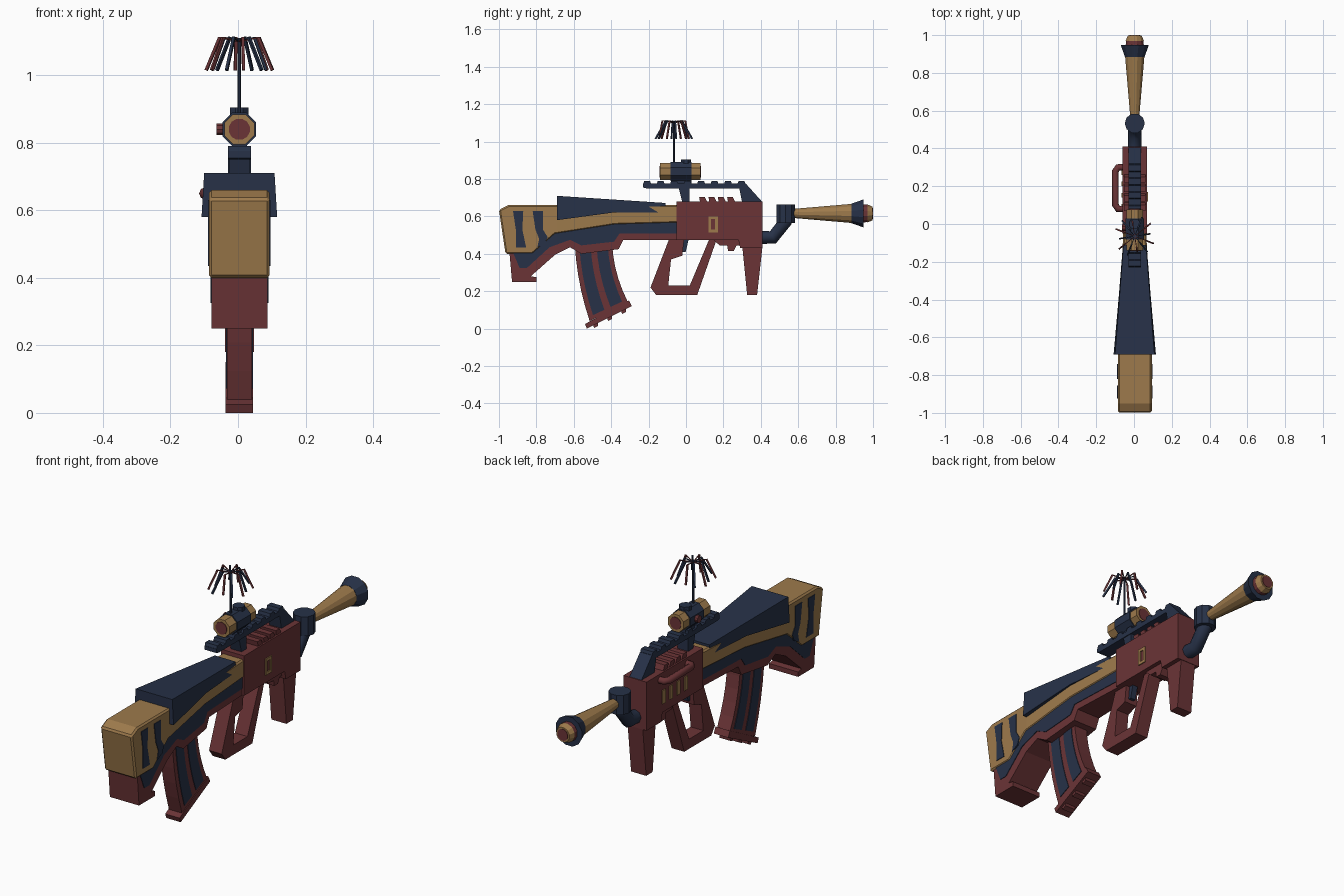
import bpy, bmesh, math
from mathutils import Vector, Matrix

if "Cube" in bpy.data.objects:
    bpy.data.objects.remove(bpy.data.objects["Cube"])

CX = 0.004  # body centre line


def material(name, rgb):
    m = bpy.data.materials.new(name)
    m.use_nodes = True
    m.diffuse_color = (*rgb, 1)
    m.node_tree.nodes["Principled BSDF"].inputs["Base Color"].default_value = (*rgb, 1)
    return m


GOLD = material("tan gold", (0.34, 0.195, 0.072))
RED = material("dark red", (0.145, 0.034, 0.037))
BLUE = material("navy blue", (0.02, 0.031, 0.064))


def finish(name, bm, mat):
    bmesh.ops.recalc_face_normals(bm, faces=bm.faces)
    me = bpy.data.meshes.new(name)
    bm.to_mesh(me)
    bm.free()
    me.materials.append(mat)
    ob = bpy.data.objects.new(name, me)
    bpy.context.collection.objects.link(ob)
    return ob


def prism(name, pts, width, mat, cx=CX):
    """Side profile (y, z) extruded across x; width is a half width or a rule of (y, z)."""
    bm = bmesh.new()
    face = bm.faces.new([bm.verts.new((-1, y, z)) for y, z in pts])
    ext = bmesh.ops.extrude_face_region(bm, geom=[face])
    bmesh.ops.translate(bm, vec=(2, 0, 0), verts=[v for v in ext["geom"] if isinstance(v, bmesh.types.BMVert)])
    if callable(width):
        bmesh.ops.bisect_plane(bm, geom=bm.verts[:] + bm.edges[:] + bm.faces[:],
                               plane_co=(0, -0.69, 0), plane_no=(0, 1, 0))
    for v in bm.verts:
        w = width(v.co.y, v.co.z) if callable(width) else width
        v.co.x = cx + math.copysign(w, v.co.x)
    return finish(name, bm, mat)


def box(name, x, y, z, mat):
    """Box from (min, max) ranges."""
    return prism(name, [(y[0], z[0]), (y[1], z[0]), (y[1], z[1]), (y[0], z[1])],
                 (x[1] - x[0]) / 2, mat, (x[0] + x[1]) / 2)


def rod(name, a, b, r1, r2, mat, sides=12):
    a, b = Vector(a), Vector(b)
    bm = bmesh.new()
    bmesh.ops.create_cone(bm, cap_ends=True, segments=sides, radius1=r1, radius2=r2, depth=(b - a).length)
    turn = (b - a).to_track_quat('Z', 'Y').to_matrix().to_4x4()
    bm.transform(Matrix.Translation((a + b) / 2) @ turn @ Matrix.Rotation(math.pi / sides, 4, 'Z'))
    return finish(name, bm, mat)


def tube(name, pts, r, mat):
    cu = bpy.data.curves.new(name, 'CURVE')
    cu.dimensions = '3D'
    cu.bevel_depth, cu.bevel_resolution, cu.use_fill_caps = r, 2, True
    sp = cu.splines.new('POLY')
    sp.points.add(len(pts) - 1)
    for p, co in zip(sp.points, pts):
        p.co = (*co, 1)
    cu.materials.append(mat)
    ob = bpy.data.objects.new(name, cu)
    bpy.context.collection.objects.link(ob)
    return ob


def taper(rear):
    return lambda y, z: rear - max(0, y + 0.69) * 0.045


# Stock: red body, blue panel, gold shell
prism("stock_body", [(-.945, .42), (-.93, .25), (-.80, .25), (-.80, .275), (-.83, .28), (-.70, .395),
                     (-.62, .435), (-.56, .40), (-.36, .425), (-.335, .475), (-.04, .475), (-.04, .60),
                     (-.69, .56)], taper(.083), RED)
prism("stock_panel", [(-.93, .42), (-.89, .325), (-.85, .325), (-.73, .435), (-.62, .475), (-.56, .445),
                      (-.385, .465), (-.355, .51), (-.04, .51), (-.04, .62), (-.69, .57)], taper(.086), BLUE)
shell = prism("stock_shell", [(-1, .635), (-.95, .66), (-.04, .66), (-.04, .565), (-.38, .555), (-.70, .505),
                              (-.82, .40), (-.965, .40)], taper(.09), GOLD)
bev = shell.modifiers.new("chamfer", 'BEVEL')
bev.width, bev.segments, bev.limit_method = 0.008, 1, 'ANGLE'
prism("stock_slot_rear", [(-.925, .63), (-.87, .63), (-.875, .53), (-.855, .435), (-.91, .435), (-.91, .53)],
      .093, BLUE)
prism("stock_slot_front", [(-.82, .63), (-.765, .63), (-.765, .53), (-.74, .49), (-.755, .455), (-.795, .435),
                           (-.785, .48), (-.805, .53)], .093, BLUE)

# Cheek rest, narrowing forwards
prism("cheek_rest", [(-.69, .71), (-.11, .672), (-.11, .62), (-.38, .622), (-.69, .58)],
      lambda y, z: .112 - (y + .69) * .081 - (z - .58) * .06, BLUE)

# Receiver with foregrip
prism("receiver", [(-.05, .68), (.41, .68), (.41, .43), (.29, .43), (.28, .475), (-.05, .475)], .066, RED)
prism("foregrip", [(.30, .45), (.41, .45), (.38, .18), (.327, .18)], .043, RED)
prism("receiver_step", [(.14, .48), (.18, .445), (.22, .445), (.225, .415), (.255, .415), (.27, .445),
                        (.30, .445), (.30, .48)], .045, RED)
for i in range(4):
    y = .075 + i * .05
    prism("top_rib", [(y, .675), (y + .04, .675), (y + .025, .705), (y - .005, .705)], .058, RED)

# Grip loop and trigger
prism("grip_loop", [(-.09, .48), (-.19, .22), (-.16, .18), (.06, .18), (.165, .48), (.125, .48), (.02, .23),
                    (-.095, .23), (-.08, .37), (-.02, .39), (-.01, .48)], .036, RED)
prism("trigger", [(-.03, .48), (.015, .48), (-.002, .41), (-.03, .41)], .015, BLUE)

# Plain trim: open frame on the left side, short bars on the right side
for y in ((.12, .134), (.156, .17)):
    box("frame_post", (.068, .075), y, (.515, .60), GOLD)
for z in ((.515, .53), (.585, .60)):
    box("frame_bar", (.068, .075), (.12, .17), z, GOLD)
for i in range(4):
    y = .08 + i * .06
    box("trim_bar", (-.067, -.06), (y, y + .025), (.52, .59), GOLD)

# Side handle
tube("side_handle", [(-.05, .08, .65), (-.085, .08, .65), (-.098, .10, .65), (-.098, .28, .65),
                     (-.085, .30, .65), (-.05, .30, .65)], .018, RED)


# Magazine: curved body described by its rear and front edges
def mag_point(s, t):
    back, front = -.595 + .02 * t + .06 * t * t, -.395 + .01 * t + .075 * t * t
    low_back, low_front = .46 - .42 * t, .46 - .32 * t
    return back + (front - back) * s, low_back + (low_front - low_back) * s


def mag_strip(name, s0, s1, t0, t1, w, mat):
    ts = [t0 + (t1 - t0) * i / 5 for i in range(6)]
    prism(name, [mag_point(s0, t) for t in ts] + [mag_point(s1, t) for t in reversed(ts)], w, mat)


mag_strip("magazine", 0, 1, 0, 1, .037, RED)
mag_strip("magazine_panel_rear", .12, .42, .06, .95, .04, BLUE)
mag_strip("magazine_panel_front", .58, .88, .06, .95, .04, BLUE)
prism("magazine_base", [(-.54, .025), (-.53, 0), (-.29, .12), (-.305, .15)], .041, RED)
for i in range(3):
    y, z = -.50 + i * .075, .012 + i * .0375
    prism("base_tab", [(y, z + .02), (y + .008, z - .008), (y + .03, z + .003), (y + .03, z + .03)], .03, RED)

# Top rail with teeth, mount post and sloping front strut
prism("rail", [(-.23, .755), (-.21, .75), (.285, .75), (.30, .675), (.41, .675), (.32, .775), (-.23, .775)],
      .034, BLUE)
for i in range(8):
    y = -.23 + i * .072
    prism("rail_tooth", [(y, .77), (y + .045, .77), (y + .038, .79), (y + .007, .79)], .034, BLUE)
prism("rail_post", [(-.04, .755), (.02, .755), (.02, .67), (-.01, .64)], .03, BLUE)

# Scope
ZS = .84
box("scope_mount", (CX - .022, CX + .022), (-.08, .03), (.77, .81), BLUE)
rod("scope_tube", (CX, -.14, ZS), (CX, .078, ZS), .048, .048, GOLD, 8)
rod("scope_body", (CX, -.082, ZS), (CX, .03, ZS), .054, .054, BLUE, 8)
rod("scope_top_knob", (CX, 0, ZS), (CX, 0, .905), .03, .03, BLUE, 8)
rod("scope_side_knob", (CX, -.02, ZS), (-.063, -.02, ZS), .018, .018, RED, 10)
for y, d in ((-.14, -1), (.078, 1)):
    rod("scope_lens", (CX, y, ZS), (CX, y + d * .003, ZS), .032, .032, RED, 12)

# Sparkle topper: stem with drooping ribbons
YA = -.065
rod("topper_stem", (CX, YA, .86), (CX, YA, 1.11), .0055, .0055, BLUE, 8)
for i in range(12):
    a = math.tau * (i + .3) / 12
    d = Vector((math.cos(a), math.sin(a), 0))
    top = Vector((CX, YA, 1.10))
    bend = top + d * (.062 if i % 2 else .045) + Vector((0, 0, .012))
    tip = top + d * (.105 if i % 3 else .08) - Vector((0, 0, .085))
    mat = RED if i % 2 else BLUE
    rod("ribbon_arm", top, bend, .003, .003, mat, 4)
    rod("ribbon_tail", bend, tip, .006, .006, mat, 4)

# Elbow pipe and socket
tube("elbow_pipe", [(CX, .38, .488), (CX, .465, .488), (CX, .53, .57), (CX, .53, .60)], .036, BLUE)
rod("elbow_socket", (CX, .533, .565), (CX, .533, .665), .053, .053, BLUE, 10)

# Horn: gold cone, flared rim and end cap along y
ZH = .616
for name, y0, y1, r0, r1, mat in (
        ("horn_cone", .56, .90, .024, .054, GOLD),
        ("horn_flare", .885, .948, .054, .077, BLUE),
        ("horn_cap_ring", .94, .972, .05, .048, RED),
        ("horn_cap", .97, .997, .05, .038, GOLD),
        ("horn_cap_disc", .99, 1, .03, .03, RED)):
    rod(name, (CX, y0, ZH), (CX, y1, ZH), r0, r1, mat, 12)
